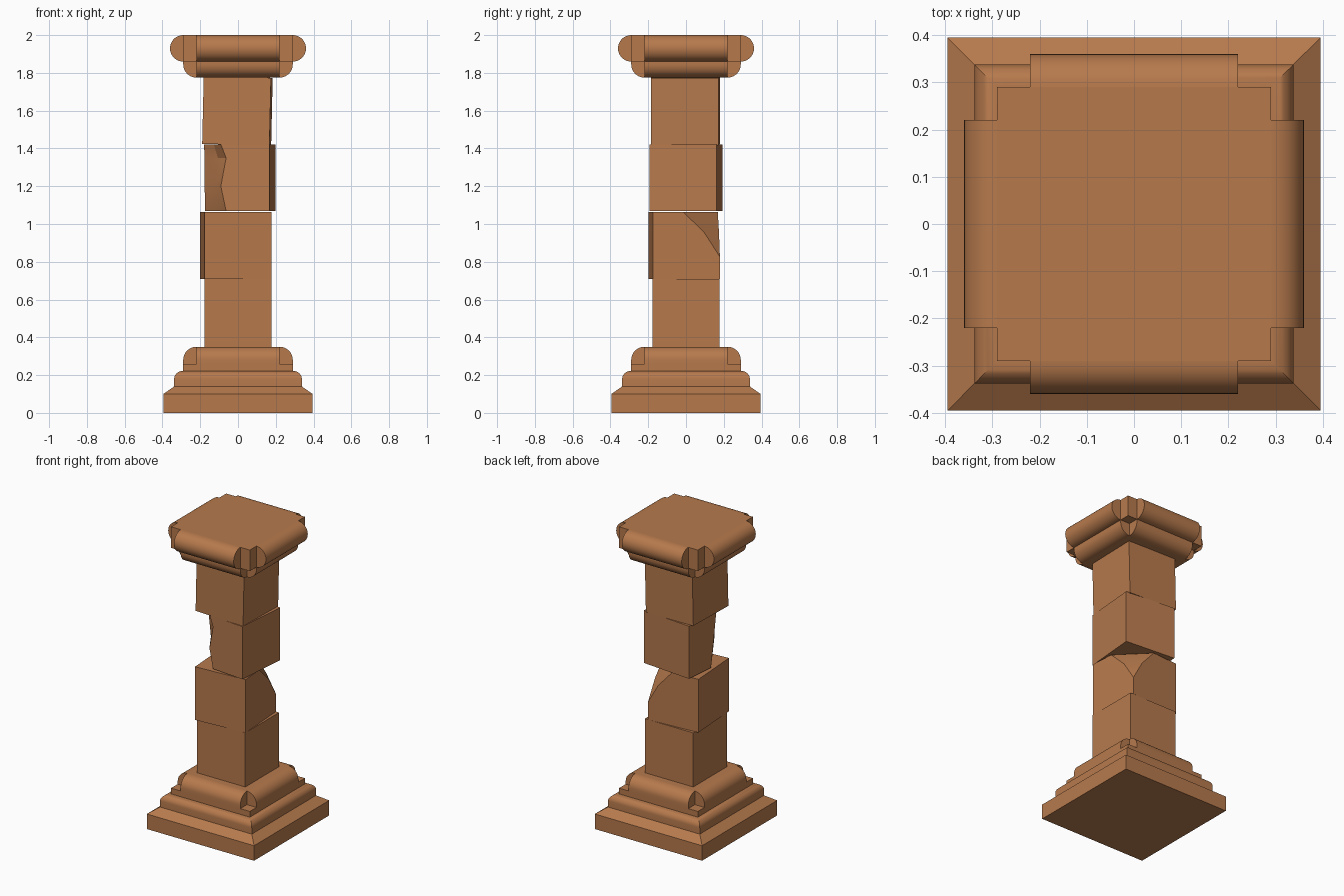
import bpy, bmesh, math
from mathutils import Matrix, Vector

if "Cube" in bpy.data.objects:
    bpy.data.objects.remove(bpy.data.objects["Cube"])

clay = bpy.data.materials.new("terracotta")
clay.diffuse_color = (0.47, 0.193, 0.073, 1)
clay.use_nodes = True
clay.node_tree.nodes["Principled BSDF"].inputs["Base Color"].default_value = clay.diffuse_color


def loft(bm, rings):
    """Skin a stack of equal-length rings and cap both ends."""
    vs = [[bm.verts.new(p) for p in ring] for ring in rings]
    n = len(vs[0])
    for a, b in zip(vs, vs[1:]):
        for i in range(n):
            j = (i + 1) % n
            bm.faces.new((a[i], a[j], b[j], b[i]))
    bm.faces.new(vs[0][::-1])
    bm.faces.new(vs[-1])


def finish(name, bm):
    bmesh.ops.recalc_face_normals(bm, faces=bm.faces[:])
    me = bpy.data.meshes.new(name)
    bm.to_mesh(me)
    bm.free()
    me.materials.append(clay)
    ob = bpy.data.objects.new(name, me)
    bpy.context.collection.objects.link(ob)
    bpy.ops.object.select_all(action='DESELECT')
    ob.select_set(True)
    bpy.context.view_layer.objects.active = ob
    bpy.ops.object.shade_smooth_by_angle(angle=math.radians(22))
    return ob


def square(h, z):
    return [(-h, -h, z), (h, -h, z), (h, h, z), (-h, h, z)]


def stepped(name, profile):
    bm = bmesh.new()
    loft(bm, [square(h, z) for h, z in profile])
    return finish(name, bm)


def arc(cx, cz, rx, rz, a0, a1, n):
    return [(cx + rx * math.cos(math.radians(a0 + (a1 - a0) * i / n)),
             cz + rz * math.sin(math.radians(a0 + (a1 - a0) * i / n)))
            for i in range(n + 1)]


def rolls(name, profile, length=0.22):
    """Moulding along each of the four sides, stopping short of the corners."""
    bm = bmesh.new()
    for k in range(4):
        m = Matrix.Rotation(k * math.pi / 2, 3, 'Z')
        loft(bm, [[m @ Vector((x, -o, z)) for o, z in profile] for x in (-length, length)])
    return finish(name, bm)


# Base: plinth, slope and rounded step
stepped("base_plinth", [(0.395, 0), (0.395, 0.10), (0.338, 0.14)]
        + arc(0.292, 0.18, 0.046, 0.042, 0, 90, 8))
# Base upper moulding with notched corners
quarter = [(0.22, 0.26)] + [(0.29, 0.26)] + arc(0.22, 0.28, 0.07, 0.07, 0, 90, 10)
stepped("base_slab", [(0.29, 0.22), (0.29, 0.26)])
stepped("base_core", [(0.22, 0.26), (0.22, 0.35)])
rolls("base_rolls", quarter)

# Capital: the base moulding upside down, then a slab with half-round rolls
stepped("capital_core", [(0.22, 1.775), (0.22, 1.86)])
rolls("capital_lower_rolls", [(o, 2.125 - z if z > 0.26 else 1.86) for o, z in quarter])
stepped("capital_slab", [(0.29, 1.86), (0.29, 2.0)])
rolls("capital_upper_rolls", arc(0.29, 1.93, 0.07, 0.07, -90, 90, 18))

# Shaft: four loosely stacked blocks
H = 0.178


def block(name, z0, z1, x=0, y=0, turn=0, lean=0, chips=()):
    bm = bmesh.new()
    loft(bm, [square(H, z0), square(H, z1)])
    mid = Vector((0, 0, (z0 + z1) / 2))
    m = (Matrix.Translation(mid + Vector((x, y, 0))) @ Matrix.Rotation(math.radians(turn), 4, 'Z')
         @ Matrix.Rotation(math.radians(lean), 4, 'Y') @ Matrix.Translation(-mid))
    bm.transform(m)
    for c, d in chips:  # cut the back right corner on plane x + y + c*z = d
        n = Vector((1, 1, c))
        bmesh.ops.bisect_plane(bm, geom=bm.verts[:] + bm.edges[:] + bm.faces[:],
                               plane_co=n * d / n.length_squared, plane_no=n, clear_outer=True)
        bmesh.ops.holes_fill(bm, edges=[e for e in bm.edges if e.is_boundary], sides=0)
    return finish(name, bm)


block("shaft_block_1", 0.35, 0.71)
block("shaft_block_2", 0.71, 1.064, -0.011, -0.010, 3.8,
      chips=((0.955, 1.169), (0.6, 0.83)))
block("shaft_block_4", 1.42, 1.778, -0.003, -0.002, -1.5, 1.3)

# Third block has a ragged front left corner: z, cut along front, cut along left, depth
bm = bmesh.new()
rings = []
for z, a, b, d in ((1.07, 0.125, 0.15, 0.075), (1.20, 0.097, 0.13, 0.055),
                   (1.35, 0.125, 0.11, 0.075), (1.42, 0.098, 0.10, 0.055)):
    rings.append([(-H + a, -H, z), (H, -H, z), (H, H, z), (-H, H, z),
                  (-H, -H + b, z), (-H + d, -H + d, z)])
loft(bm, rings)
bm.transform(Matrix.Translation((0.005, 0, 0)) @ Matrix.Rotation(math.radians(-4.9), 4, 'Z'))
finish("shaft_block_3", bm)
